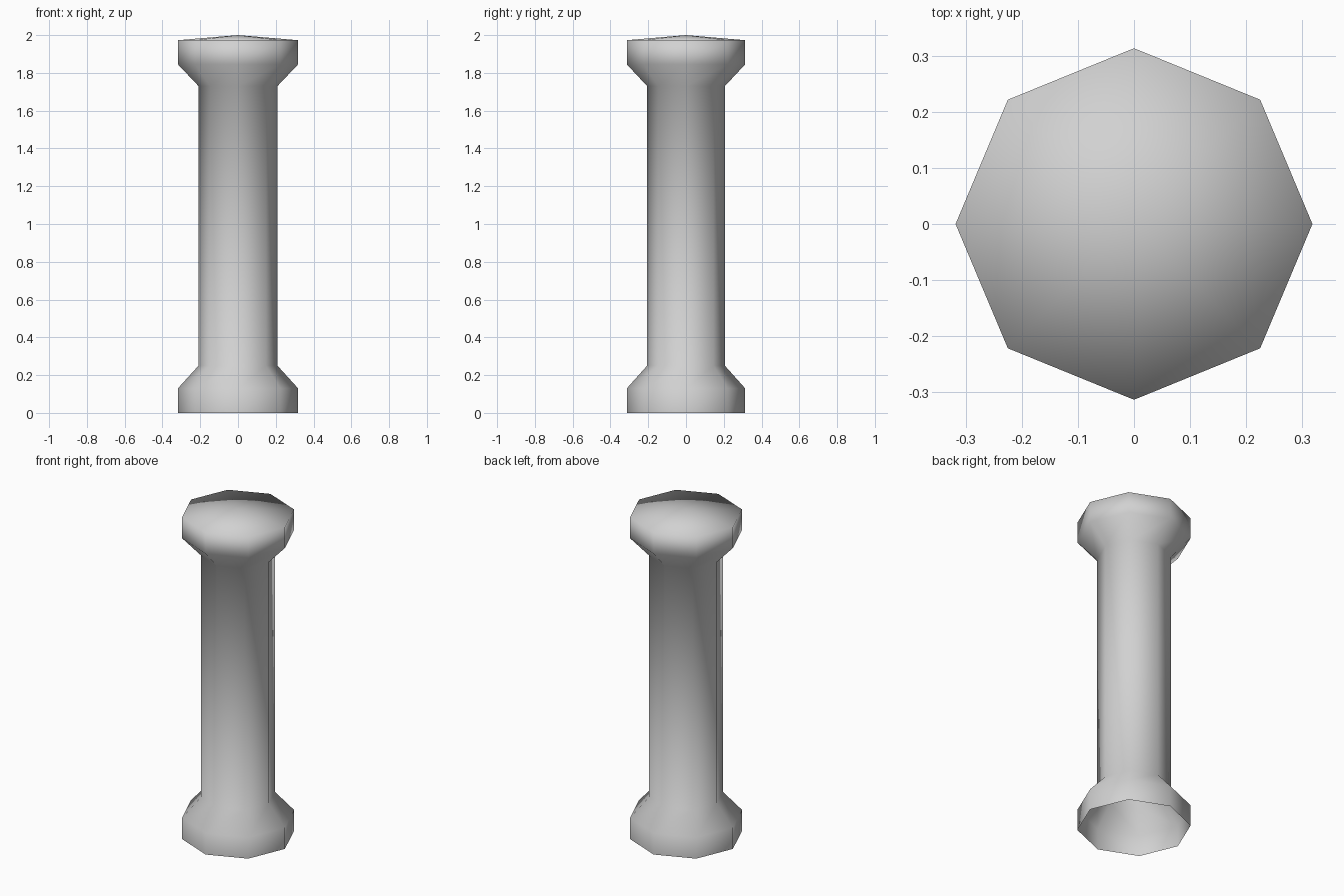
import bpy
import bmesh
from math import cos, sin, tau

cube = bpy.data.objects.get("Cube")
if cube:
    bpy.data.objects.remove(cube, do_unlink=True)

SIDES = 8
DEPTH_RATIO = 0.985  # very slightly narrower front to back

stone = bpy.data.materials.new("pale_grey_stone")
stone.use_nodes = True
colour = (0.64, 0.64, 0.64, 1)
stone.diffuse_color = colour
stone.node_tree.nodes["Principled BSDF"].inputs["Base Color"].default_value = colour

# Column outline as (radius, height): foot, flare, shaft, flare, head
profile = [(0.318, 0), (0.318, 0.13), (0.209, 0.25),
           (0.209, 1.73), (0.318, 1.845), (0.318, 1.973)]

bm = bmesh.new()
rings = [[bm.verts.new((r * cos(tau * i / SIDES),
                        r * sin(tau * i / SIDES) * DEPTH_RATIO, z))
          for i in range(SIDES)] for r, z in profile]

# Walls between neighbouring rings; the foot stays open underneath
for low, high in zip(rings, rings[1:]):
    for i in range(SIDES):
        j = (i + 1) % SIDES
        bm.faces.new((low[i], low[j], high[j], high[i]))

# Shallow pointed cap
apex = bm.verts.new((0, 0, 2))
for i in range(SIDES):
    bm.faces.new((rings[-1][i], rings[-1][(i + 1) % SIDES], apex))

for face in bm.faces:
    face.smooth = True

mesh = bpy.data.meshes.new("column")
bm.to_mesh(mesh)
bm.free()
mesh.materials.append(stone)
column = bpy.data.objects.new("column", mesh)
bpy.context.collection.objects.link(column)
